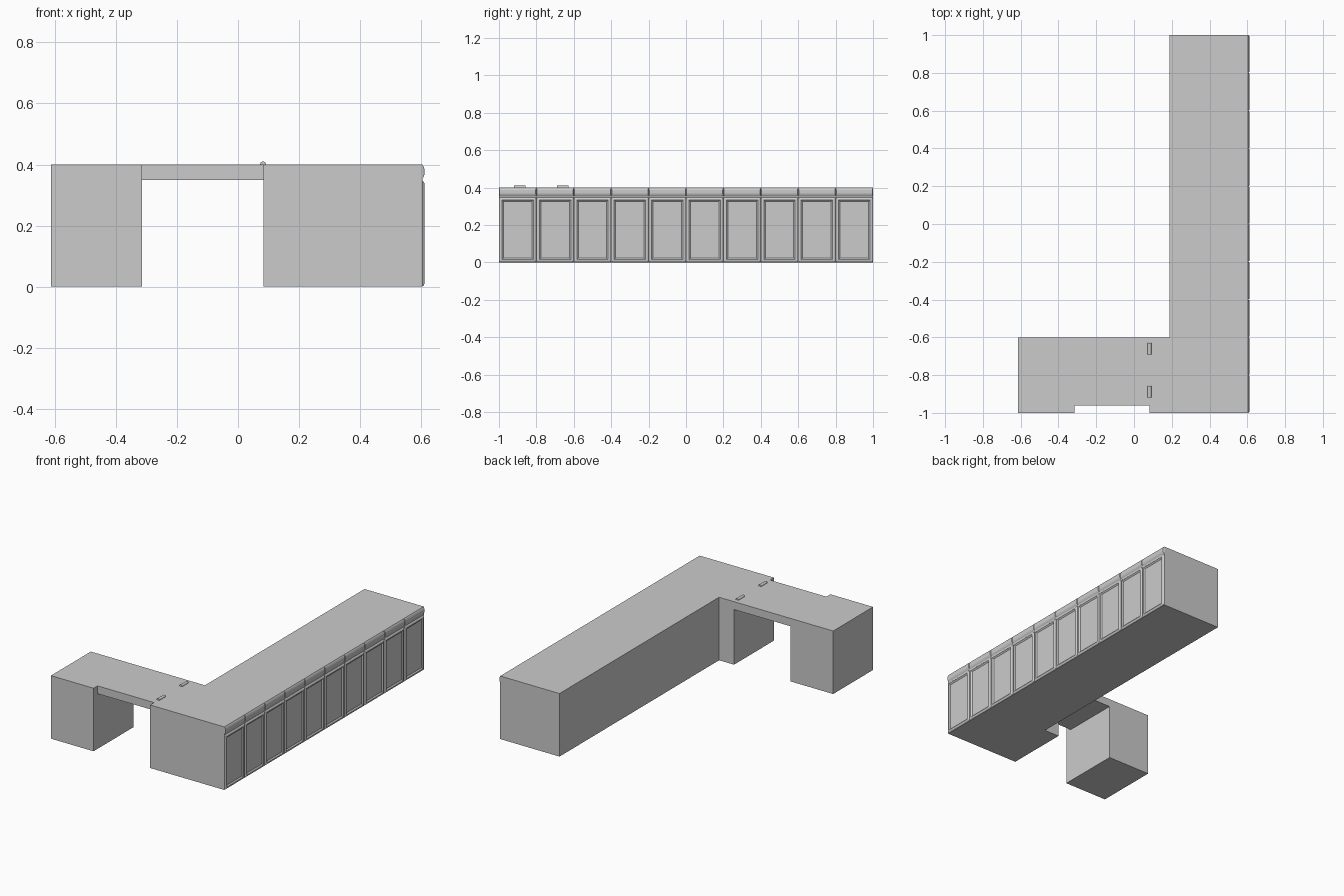
import bpy, bmesh, math

if "Cube" in bpy.data.objects:
    bpy.data.objects.remove(bpy.data.objects["Cube"])

FACE = 0.604   # customer-side face of the counter


def mesh_object(name, bm):
    bmesh.ops.recalc_face_normals(bm, faces=bm.faces)
    me = bpy.data.meshes.new(name)
    bm.to_mesh(me)
    bm.free()
    ob = bpy.data.objects.new(name, me)
    bpy.context.collection.objects.link(ob)
    return ob


def prism(name, outline, z0, z1):
    """Extrude a plan outline from z0 to z1."""
    bm = bmesh.new()
    f = bm.faces.new([bm.verts.new((x, y, z0)) for x, y in outline])
    ext = bmesh.ops.extrude_face_region(bm, geom=[f])
    verts = [g for g in ext["geom"] if isinstance(g, bmesh.types.BMVert)]
    bmesh.ops.translate(bm, verts=verts, vec=(0, 0, z1 - z0))
    return mesh_object(name, bm)


def rect(x0, x1, y0, y1):
    return [(x0, y0), (x1, y0), (x1, y1), (x0, y1)]


def moulded_panel(name, y0, y1, z0, z1, steps):
    """Nested rectangular loops; each step is (y inset, z inset, x)."""
    bm = bmesh.new()
    prev = None
    for dy, dz, x in steps:
        loop = [bm.verts.new((x, y, z)) for y, z in
                rect(y0 + dy, y1 - dy, z0 + dz, z1 - dz)]
        if prev:
            for i in range(4):
                j = (i + 1) % 4
                bm.faces.new((prev[i], prev[j], loop[j], loop[i]))
        else:
            bm.faces.new(loop[::-1])
        prev = loop
    bm.faces.new(prev)
    return mesh_object(name, bm)


# Counter body with its short return at the front
prism("counter_body", [(0.083, -1), (FACE, -1), (FACE, 1), (0.188, 1),
                       (0.188, -0.6), (0.083, -0.6)], 0, 0.4)

# End pedestal and lifting flap
prism("end_pedestal", rect(-0.613, -0.314, -1, -0.6), 0, 0.4)
prism("lift_flap", rect(-0.314, 0.083, -0.96, -0.6), 0.35, 0.4)

# Hinge barrels
for i, y in enumerate((-0.888, -0.66)):
    bm = bmesh.new()
    bmesh.ops.create_cone(bm, cap_ends=True, segments=12,
                          radius1=0.01, radius2=0.01, depth=0.062)
    hinge = mesh_object(f"hinge_{i + 1}", bm)
    hinge.rotation_euler = (math.radians(90), 0, 0)
    hinge.location = (0.082, y, 0.4)

# Framed panels and frieze blocks along the customer side
FRAME = [(0, 0, FACE), (0.004, 0.004, 0.609), (0.009, 0.009, 0.611),
         (0.016, 0.014, 0.611), (0.024, 0.022, 0.6045)]
FRIEZE = [(0, 0, FACE), (0.002, 0.006, 0.608), (0.004, 0.014, 0.611)]
for i in range(10):
    y = -1 + 0.2 * i
    moulded_panel(f"front_panel_{i + 1}", y, y + 0.2, 0, 0.347, FRAME)
    moulded_panel(f"frieze_block_{i + 1}", y, y + 0.2, 0.353, 0.4, FRIEZE)
